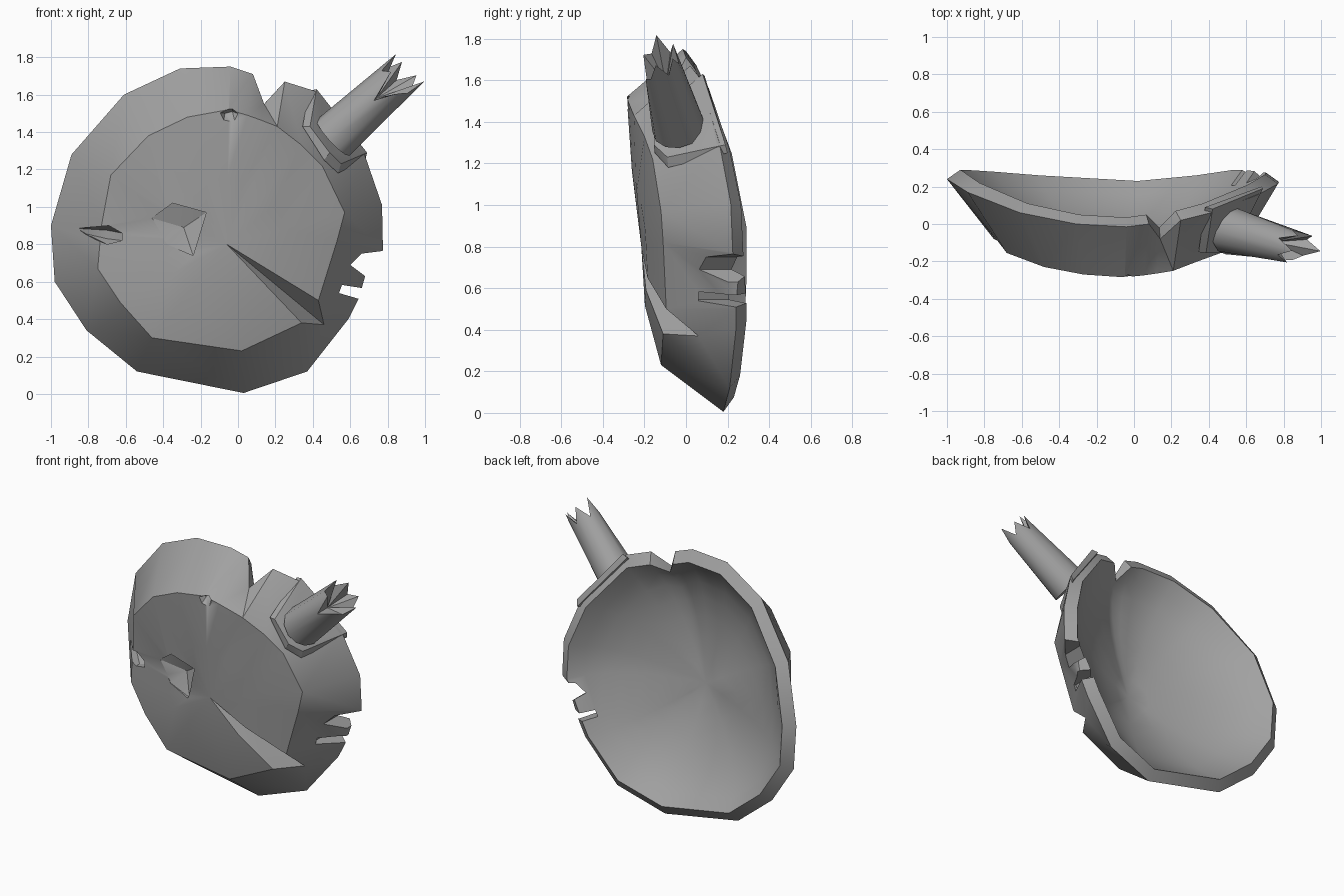
import bpy, bmesh, math
from mathutils import Vector

if "Cube" in bpy.data.objects:
    bpy.data.objects.remove(bpy.data.objects["Cube"])

grey = bpy.data.materials.new("worn_grey")
grey.diffuse_color = (0.36, 0.36, 0.36, 1)
grey.use_nodes = True
grey.node_tree.nodes["Principled BSDF"].inputs["Base Color"].default_value = grey.diffuse_color


def smooth(ob, angle):
    bpy.ops.object.select_all(action='DESELECT')
    ob.select_set(True)
    bpy.context.view_layer.objects.active = ob
    bpy.ops.object.shade_smooth_by_angle(angle=math.radians(angle))


def finish(name, bm, angle=35):
    bmesh.ops.recalc_face_normals(bm, faces=bm.faces)
    me = bpy.data.meshes.new(name)
    bm.to_mesh(me)
    bm.free()
    me.materials.append(grey)
    ob = bpy.data.objects.new(name, me)
    bpy.context.collection.objects.link(ob)
    smooth(ob, angle)
    return ob


def hull(name, pts):
    bm = bmesh.new()
    vs = [bm.verts.new(p) for p in pts]
    bmesh.ops.convex_hull(bm, input=vs)
    bmesh.ops.delete(bm, geom=[v for v in bm.verts if not v.link_faces], context='VERTS')
    return finish(name, bm, 20)


def prism(outline, y0, y1):
    return [(x, y, z) for x, z in outline for y in (y0, y1)]


# Floor edge and rim outlines, clockwise from the top, paired one to one
floor = [(-.05, -.285, 1.52), (.05, -.275, 1.49), (.12, -.265, 1.465), (.21, -.25, 1.43),
         (.34, -.2, 1.33), (.45, -.16, 1.22), (.57, -.12, .97), (.53, -.11, .82),
         (.43, -.095, .5), (.46, .06, .37), (.34, -.11, .38), (.02, -.12, .23),
         (-.46, -.11, .30), (-.63, -.1, .49), (-.75, -.08, .67), (-.73, -.09, .9),
         (-.68, -.155, 1.17), (-.48, -.23, 1.38), (-.27, -.27, 1.48)]
rim = [(-.04, -.015, 1.75), (.08, 0, 1.71), (.14, -.08, 1.55), (.25, .02, 1.67),
       (.41, .06, 1.62), (.67, .16, 1.30), (.77, .215, 1.01), (.775, .225, .77),
       (.64, .24, .5), (.59, .24, .4), (.37, .21, .12), (.03, .18, .005),
       (-.54, .21, .12), (-.81, .23, .34), (-.98, .24, .6), (-1, .24, .9),
       (-.89, .17, 1.28), (-.61, .06, 1.6), (-.31, 0, 1.74)]
hub = Vector((-.06, -.215, .8))          # start of the floor crack
hub_in = hub + Vector((0, .085, 0))
CRACK, NOTCH = 9, 2


def inset(p, s, dy):
    return Vector((-.1 + (p[0] + .1) * s, p[1] + dy, .88 + (p[2] - .88) * s))


# Slightly domed ring halfway across the floor
dome = []
for i, p in enumerate(floor):
    m = hub.lerp(Vector(p), .5)
    m.y -= .01 if p[1] < -.2 else .03
    dome.append(m)

# Bowl: outer floor, wall, rim lip, rounded inside
rim_in = [inset(p, .92, .05) for p in rim]
rim_in[NOTCH] = Vector((.135, -.02, 1.545))
ctrl = [inset(p, .9, .085) for p in floor]
ctrl[CRACK] = (ctrl[CRACK - 1] + ctrl[CRACK + 1]) / 2
rings = [dome, floor, rim, rim_in]
for t in (.15, .3, .45, .6, .75, .88):
    rings.append([(1 - t) ** 2 * r + 2 * t * (1 - t) * k + t * t * hub_in
                  for r, k in zip(rim_in, ctrl)])
bm = bmesh.new()
loops = [[bm.verts.new(p) for p in ring] for ring in rings]
n = len(floor)
for a, b in zip(loops, loops[1:]):
    for i in range(n):
        j = (i + 1) % n
        bm.faces.new((a[i], a[j], b[j], b[i]))
for loop, centre in ((loops[0], hub), (loops[-1], hub_in)):
    c = bm.verts.new(centre)
    for i in range(n):
        bm.faces.new((loop[i], loop[(i + 1) % n], c))
bmesh.ops.triangulate(bm, faces=[f for f in bm.faces if len(f.verts) > 3])
bowl = finish("bowl", bm)

# Damage: floor dent, chips on the floor edge, slots in the right rim
dent = [(-.46, .94), (-.35, 1.02), (-.17, .97), (-.24, .74), (-.38, .8)]
side = [(-.86, .885), (-.69, .9), (-.62, .86), (-.62, .82), (-.7, .8), (-.82, .85)]
cuts = [
    prism(dent, -.3, -.18) + [(-.29, -.135, .89)],
    prism(side, -.3, -.06) + [(-.86, .06, .885), (-.81, .05, .855), (-.7, 0, .875), (-.7, 0, .83)],
    [(-.11, -.31, 1.505), (-.08, -.31, 1.44), (-.01, -.31, 1.43), (.02, -.31, 1.49),
     (-.03, -.31, 1.54), (-.03, -.235, 1.51), (-.07, -.235, 1.50)],
    prism([(.60, .69), (.66, .75), (.9, .78), (.9, .6), (.68, .63)], .06, .5),
    prism([(.68, .63), (.66, .56), (.9, .55), (.9, .66)], .06, .5),
    prism([(.54, .585), (.52, .545), (.64, .51), (.9, .51), (.9, .53), (.66, .565)], .06, .5),
]
for pts in cuts:
    cutter = hull("cutter", pts)
    mod = bowl.modifiers.new("cut", 'BOOLEAN')
    mod.operation, mod.solver, mod.object = 'DIFFERENCE', 'EXACT', cutter
    bpy.context.view_layer.objects.active = bowl
    bpy.ops.object.modifier_apply(modifier=mod.name)
    bpy.data.objects.remove(cutter)
smooth(bowl, 50)

# Handle socket: raised slab on the upper right wall
face = [(.42, .08, 1.63), (.385, -.155, 1.43), (.49, -.155, 1.29), (.55, -.09, 1.23), (.69, .19, 1.29)]
back = [(.38, .09, 1.62), (.345, -.15, 1.43), (.46, -.15, 1.25), (.535, -.085, 1.18), (.68, .2, 1.25)]
hull("handle_socket", face + back)

# Broken handle: tapered shaft with a splintered, hollow end
start, end = Vector((.53, -.04, 1.39)), Vector((.85, -.125, 1.68))
axis = (end - start).normalized()
u = axis.cross(Vector((0, 1, 0))).normalized()
v = axis.cross(u)
start -= axis * .03
reach = [.09, -.02, .02, -.15, -.04, 0, .105, .01, .08, -.02, .07, -.03]
bm = bmesh.new()
sides = len(reach)
root, tip = [], []
for i in range(sides):
    a = 2 * math.pi * i / sides
    du, dv = u * math.cos(a), v * math.sin(a)
    root.append(bm.verts.new(start + (du + dv) * .13))
    tip.append(bm.verts.new(end + du * .105 + dv * .09 + axis * reach[i]))
core = bm.verts.new(end - axis * .15)
for i in range(sides):
    j = (i + 1) % sides
    bm.faces.new((root[i], root[j], tip[j], tip[i]))
    bm.faces.new((tip[i], tip[j], core))
bm.faces.new(root)
finish("broken_handle", bm, 40)
